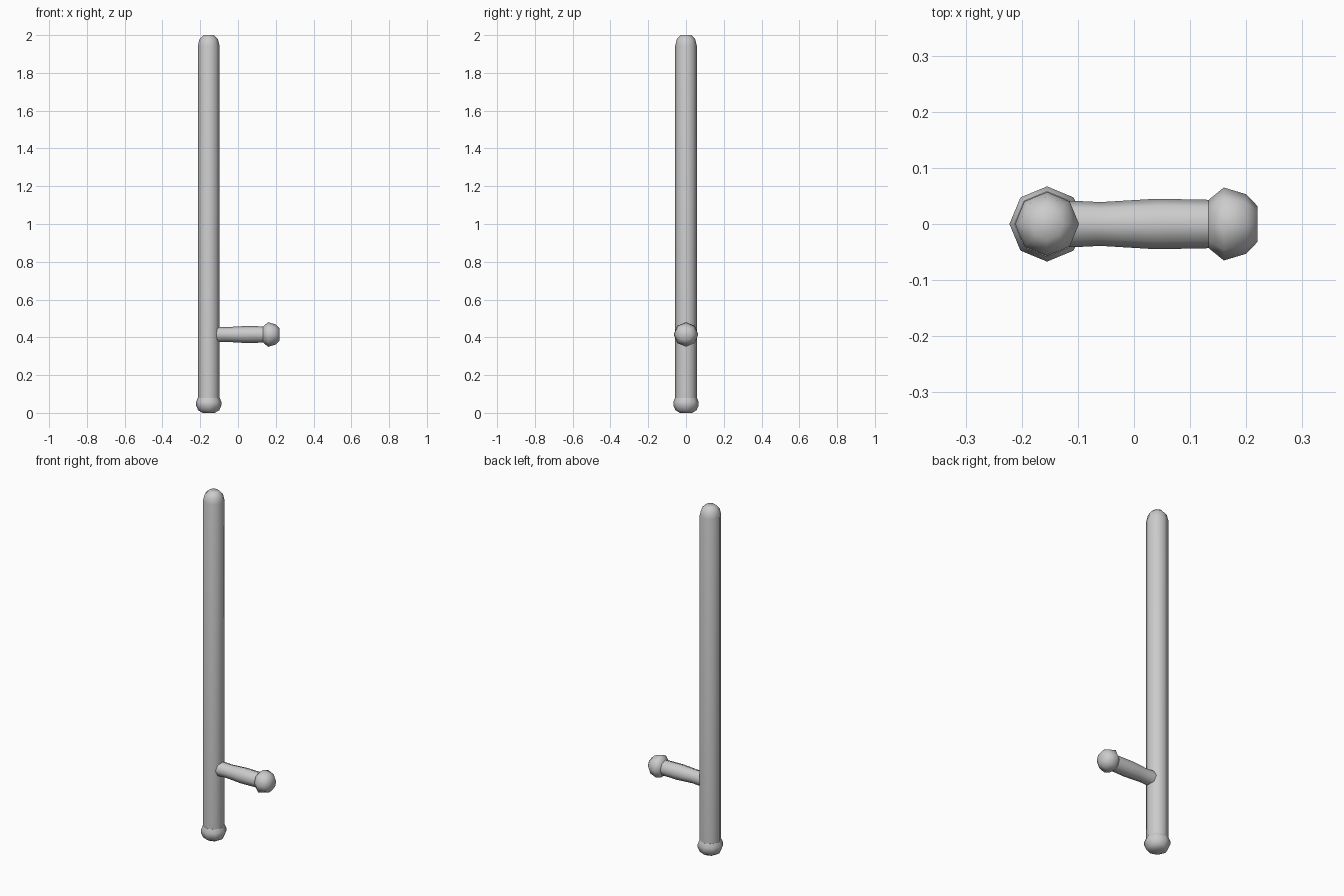
import bpy, math
from mathutils import Matrix

cube = bpy.data.objects.get("Cube")
if cube:
    bpy.data.objects.remove(cube)

grey = bpy.data.materials.new("plain_grey")
grey.use_nodes = True
colour = (0.6, 0.6, 0.6, 1)
grey.diffuse_color = colour
grey.node_tree.nodes["Principled BSDF"].inputs["Base Color"].default_value = colour

SIDES = 8
SHAFT_X = -0.155


def lathe(name, profile, matrix):
    """Turn (radius, height) points into a closed eight-sided solid."""
    verts, faces = [], []
    for r, z in profile:
        for i in range(SIDES):
            a = math.tau * i / SIDES
            verts.append((r * math.cos(a), r * math.sin(a), z))
    for k in range(len(profile) - 1):
        for i in range(SIDES):
            j = (i + 1) % SIDES
            lo, hi = k * SIDES, (k + 1) * SIDES
            faces.append((lo + i, lo + j, hi + j, hi + i))
    faces.append(tuple(reversed(range(SIDES))))
    faces.append(tuple(range(len(verts) - SIDES, len(verts))))
    mesh = bpy.data.meshes.new(name)
    mesh.from_pydata(verts, [], faces)
    mesh.materials.append(grey)
    mesh.transform(matrix)
    obj = bpy.data.objects.new(name, mesh)
    bpy.context.collection.objects.link(obj)
    bpy.ops.object.select_all(action="DESELECT")
    obj.select_set(True)
    bpy.context.view_layer.objects.active = obj
    bpy.ops.object.shade_smooth_by_angle(angle=math.radians(60))
    return obj


upright = Matrix.Translation((SHAFT_X, 0, 0))
sideways = Matrix.Translation((0, 0, 0.415)) @ Matrix.Rotation(math.pi / 2, 4, "Y")

# Long shaft with a domed tip
lathe("shaft", [(0.057, 0.06), (0.057, 1.945), (0.049, 1.978), (0.028, 2.0)], upright)

# Flared cap at the foot of the shaft
lathe("end_cap", [(0.032, 0), (0.056, 0.014), (0.067, 0.04), (0.067, 0.058), (0.058, 0.08)], upright)

# Side grip, slightly waisted near the shaft
lathe("grip", [(0.041, -0.13), (0.041, -0.10), (0.039, -0.06), (0.042, -0.01),
               (0.045, 0.04), (0.043, 0.14)], sideways)

# Knob at the end of the grip
lathe("grip_knob", [(0.043, 0.133), (0.065, 0.16), (0.053, 0.2), (0.032, 0.22)], sideways)
